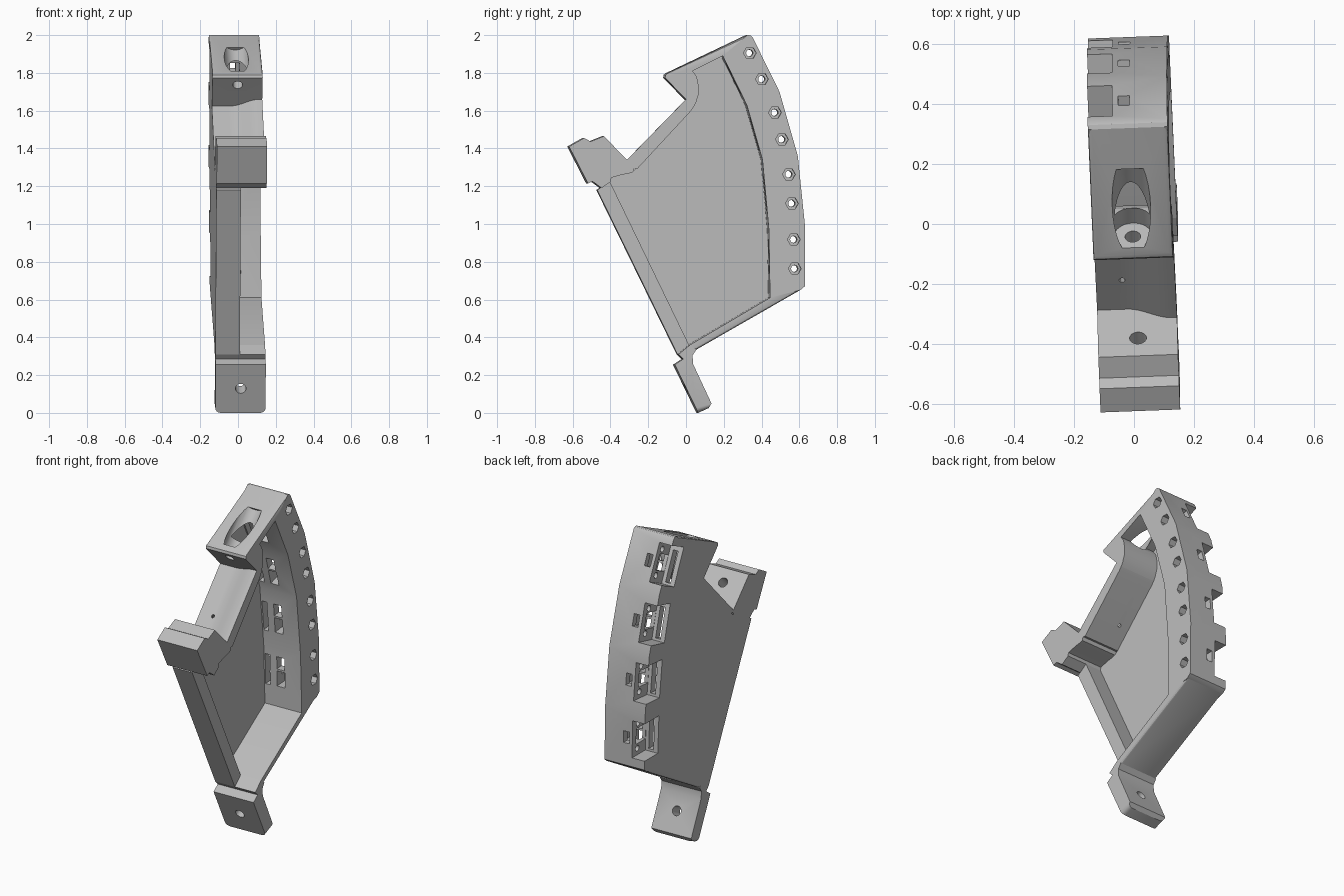
import bpy, bmesh, math
from mathutils import Vector

if "Cube" in bpy.data.objects:
    bpy.data.objects.remove(bpy.data.objects["Cube"])

HALF = 0.133  # half thickness of the housing

grey = bpy.data.materials.new("matte_grey")
grey.diffuse_color = (0.5, 0.5, 0.5, 1)
grey.use_nodes = True
grey.node_tree.nodes["Principled BSDF"].inputs["Base Color"].default_value = grey.diffuse_color


def make(name, bm):
    bmesh.ops.recalc_face_normals(bm, faces=bm.faces)
    me = bpy.data.meshes.new(name)
    bm.to_mesh(me)
    bm.free()
    ob = bpy.data.objects.new(name, me)
    bpy.context.collection.objects.link(ob)
    return ob


def loft(sections):
    """Skin closed (y, z) profiles given as [(x, points), ...]."""
    bm = bmesh.new()
    rings = [[bm.verts.new((x, y, z)) for y, z in pts] for x, pts in sections]
    bm.faces.new(rings[0])
    bm.faces.new(rings[-1][::-1])
    for a, b in zip(rings, rings[1:]):
        for i in range(len(a)):
            j = (i + 1) % len(a)
            bm.faces.new((a[i], a[j], b[j], b[i]))
    bmesh.ops.recalc_face_normals(bm, faces=bm.faces)
    return bm


def prism(pts, x0=-HALF, x1=HALF):
    return loft([(x0, pts), (x1, pts)])


def soften(bm, offset, segments, test):
    """Bevel the side rim edges whose ends all pass the test."""
    edges = [e for e in bm.edges if abs(e.verts[0].co.x - e.verts[1].co.x) < 1e-4
             and all(test(v.co) for v in e.verts)]
    bmesh.ops.bevel(bm, geom=edges, offset=offset, segments=segments, profile=.5, affect='EDGES')
    return bm


def volume(me):
    bm = bmesh.new()
    bm.from_mesh(me)
    v = bm.calc_volume()
    bm.free()
    return v


def carve(body, bm):
    """Subtract one cutter, changing solver if the first removes nothing."""
    cutter = make("cutter", bm)
    before = volume(body.data)
    for solver in ('MANIFOLD', 'EXACT', 'FLOAT'):
        m = body.modifiers.new("cut", 'BOOLEAN')
        m.operation, m.solver, m.object = 'DIFFERENCE', solver, cutter
        dg = bpy.context.evaluated_depsgraph_get()
        me = bpy.data.meshes.new_from_object(body.evaluated_get(dg))
        body.modifiers.clear()
        if before * .3 < volume(me) < before - 1e-8:
            body.data = me
            break
    bpy.data.objects.remove(cutter)


def bore(p, q, x, r, sides=32):
    """Round cutter from p to q, both (y, z), at one x."""
    p, q = Vector((x, *p)), Vector((x, *q))
    d = q - p
    bm = bmesh.new()
    bmesh.ops.create_cone(bm, cap_ends=True, segments=sides, radius1=r, radius2=r, depth=d.length)
    rot = d.to_track_quat('Z', 'Y').to_matrix()
    for v in bm.verts:
        v.co = rot @ v.co + (p + q) / 2
    return bm


def ngon(c, r, n):
    return [(c[0] + r * math.cos(2 * math.pi * i / n), c[1] + r * math.sin(2 * math.pi * i / n))
            for i in range(n)]


# shared joints and inner wall lines
band_in = [(.44, .61), (.434, .97), (.40, 1.34), (.317, 1.63), (.19, 1.89)]
hook_in = [(.03, 1.81), (.052, 1.78), (.062, 1.73), (.06, 1.68), (.047, 1.64), (.035, 1.618)]
clamp_in = [(-.262, 1.293), (-.285, 1.275), (-.31, 1.267), (-.34, 1.262), (-.40, 1.245),
            (-.403, 1.225)]

# thin left side plate
plate = make("side_plate", prism([(.016, .36)] + band_in + hook_in + clamp_in, -HALF, -.112))

# half-width front rail
rail = make("front_rail", prism([(-.045, .31), (-.47, 1.18), (-.403, 1.225), (.016, .36)],
                                -HALF, -.003))

# sloped bottom wall
wall = make("bottom_wall", soften(prism([(.60, .65), (.05, .335), (.016, .36), (.44, .61)]),
                                  .014, 3, lambda c: c.z - .573 * c.y < .31))

# mounting tab with rounded end
tab = make("mounting_tab", soften(prism(
    [(.05, .335), (.03, .305), (.032, .26), (.13, .05), (.115, .025), (.06, 0), (-.064, .255),
     (-.02, .285), (-.045, .31), (.016, .36)]), .028, 4, lambda c: c.z < .03))
carve(tab, bore((-.09, .085), (.15, .205), .001, .028))

# front clamp with a stepped screw bore
clamp = make("front_clamp", prism(
    [(-.452, 1.19), (-.485, 1.215), (-.50, 1.225), (-.524, 1.215), (-.624, 1.41), (-.545, 1.455),
     (-.51, 1.437), (-.44, 1.465), (-.317, 1.34), (-.277, 1.30)] + clamp_in[1:]))
carve(clamp, bore((-.60, 1.19), (-.45, 1.34), .001, .064))
carve(clamp, bore((-.50, 1.285), (-.28, 1.505), .001, .028))

# sloped arm, its outer face dipping toward the left side
sections = []
for i in range(13):
    x = -HALF + 2 * HALF * i / 12
    k = min(max((x + .03) / .145, 0), 1)
    d = .034 * (1 - k * k * (3 - 2 * k))
    sections.append((x, [(-.317 + d, 1.34 - d), (-.005 + d, 1.66 - d), (.035, 1.618),
                         (.02, 1.597), clamp_in[0], (-.277, 1.295)]))
arm = make("sloped_arm", loft(sections))
for i in range(6):
    y = -.185 + .017 * i
    carve(arm, bore((y - .04, y + 1.70), (y + .06, y + 1.60), .075, .008, 8))
for x in (-.045, .035):
    carve(arm, bore((-.26, 1.48), (-.14, 1.36), x, .010, 10))

# top hook with a screw bore opening through its roof
hook = make("top_hook", soften(prism(
    [(.19, 1.89)] + hook_in + [(-.005, 1.66), (-.116, 1.774), (-.113, 1.79), (-.10, 1.80),
                               (.32, 2.0)]),
    .014, 3, lambda c: c.z > 1.795 and c.z - .476 * c.y > 1.83))
carve(hook, bore((-.042, 1.773), (.152, 1.967), .001, .064))
carve(hook, bore((-.15, 1.665), (.03, 1.845), .001, .026))

# curved rear band
band = make("rear_band", prism(band_in + [(.32, 2.0), (.335, 1.999), (.347, 1.99), (.49, 1.70),
                                          (.587, 1.36), (.624, 1.0), (.624, .67), (.60, .65)]))
# four rear pockets with a pair of hex nut holes each
pairs = [((.333, 1.905), (.397, 1.767)), ((.466, 1.59), (.503, 1.448)),
         ((.54, 1.263), (.556, 1.109)), ((.566, .918), (.571, .764))]
for a, b in pairs:
    a, b = Vector(a), Vector(b)
    c, t = (a + b) / 2, (a - b).normalized()
    n = Vector((t.y, -t.x))

    def block(n0, n1, t0, t1, x0, x1):
        carve(band, prism([tuple(c + n * i + t * j) for i, j in
                           ((n0, t0), (n1, t0), (n1, t1), (n0, t1))], x0, x1))

    top = .088 if a.y < .4 else .112
    block(-.085, .15, -.118, top, -.2, -.05)            # open pocket
    block(-.083, .015, -.048, .048, -.06, .035)         # inner recess
    block(0, .15, -.036, .036, -.03, .008)              # small rear window
    block(-.17, -.055, -.104, .082, -.104, -.072)       # slots through the inner wall
    block(-.17, -.055, -.1, -.006, -.028, .025)
    block(-.17, -.056, .006, .082, -.027, .024)
    for p in (a, b):
        carve(band, prism(ngon(p, .034, 6), .09, .3))
        carve(band, prism(ngon(p, .018, 16), -.075, .1))

# slight twist of the whole bracket, then shading
bpy.ops.object.select_all(action='DESELECT')
for ob in (plate, rail, wall, tab, clamp, arm, hook, band):
    for v in ob.data.vertices:
        x, y, z = v.co
        v.co.x = x - .0375 * y - .012 * (z - 1) + .003
        v.co.y = y + .0375 * x
    ob.data.materials.clear()
    ob.data.materials.append(grey)
    ob.select_set(True)
    bpy.context.view_layer.objects.active = ob
bpy.ops.object.shade_smooth_by_angle(angle=math.radians(28))
